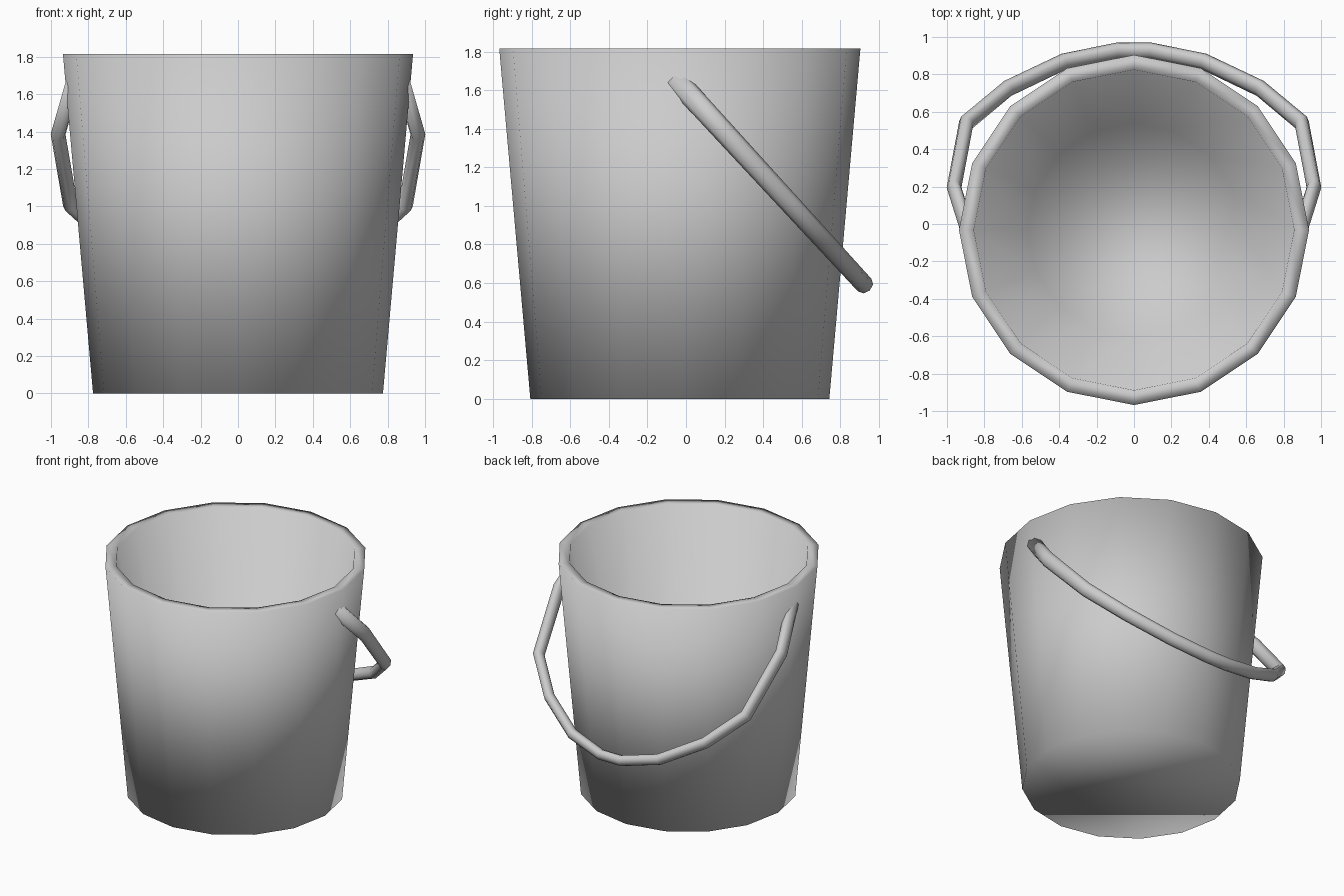
import bpy
from math import sin, cos, tau
from mathutils import Vector

cube = bpy.data.objects.get("Cube")
if cube:
    bpy.data.objects.remove(cube, do_unlink=True)

# Single grey material
grey = bpy.data.materials.new("bucket_grey")
grey.use_nodes = True
colour = (0.6, 0.6, 0.6, 1)
grey.diffuse_color = colour
grey.node_tree.nodes["Principled BSDF"].inputs["Base Color"].default_value = colour


def ring(centre, u, v, sides):
    """Points of an ellipse with half-axes u and v."""
    return [centre + u * cos(tau * i / sides) + v * sin(tau * i / sides)
            for i in range(sides)]


def loft(name, rings):
    """Smooth capped skin through rings with equal point counts."""
    n = len(rings[0])
    verts = [p for r in rings for p in r]
    faces = [(k * n + i, k * n + (i + 1) % n,
              (k + 1) * n + (i + 1) % n, (k + 1) * n + i)
             for k in range(len(rings) - 1) for i in range(n)]
    last = (len(rings) - 1) * n
    faces += [tuple(reversed(range(n))), tuple(range(last, last + n))]
    mesh = bpy.data.meshes.new(name)
    mesh.from_pydata(verts, [], faces)
    mesh.shade_smooth()
    mesh.materials.append(grey)
    bpy.context.collection.objects.link(bpy.data.objects.new(name, mesh))


# Bucket: outer wall, rim, tapering inner wall and floor
profile = [(0.775, 0), (0.936, 1.815), (0.857, 1.815), (0.57, 0.1)]
loft("bucket_body", [ring(Vector((0, -0.032, z)), Vector((r, 0, 0)),
                          Vector((0, r, 0)), 16) for r, z in profile])

# Handle: half path in plan, mirrored, laid on a sloping plane
SLOPE = 1.089
half = [(0.882, -0.06), (0.962, 0.195), (0.897, 0.54),
        (0.675, 0.725), (0.375, 0.868), (0.09, 0.926)]
plan = half + [(-x, y) for x, y in reversed(half)]
path = [Vector((x, y, 1.598 - SLOPE * y)) for x, y in plan]
normal = Vector((0, SLOPE, 1)).normalized()

# Oval tube with mitred corners, slightly deeper towards the ends
rings = []
for i, p in enumerate(path):
    before = (p - path[max(i - 1, 0)]).normalized()
    after = (path[min(i + 1, len(path) - 1)] - p).normalized()
    tangent = (before + after).normalized()
    side = normal.cross(tangent)
    mitre = max(tangent.dot(before), tangent.dot(after))
    depth = 0.058 - 0.011 * max(p.y, 0)
    rings.append(ring(p, side * 0.039 / mitre, normal * depth, 8))
loft("handle", rings)
